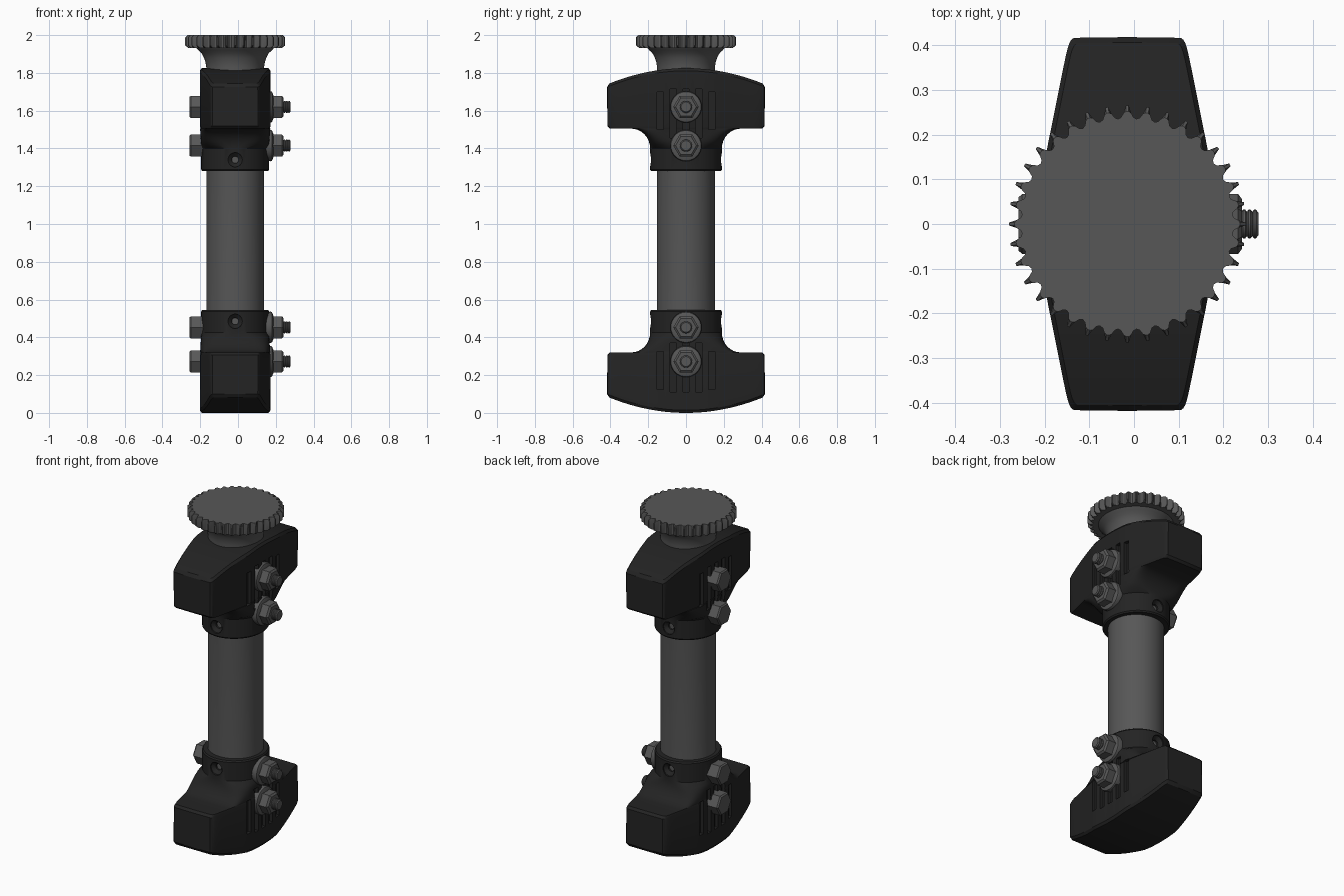
import bpy, bmesh, math

if "Cube" in bpy.data.objects:
    bpy.data.objects.remove(bpy.data.objects["Cube"])

CX = -0.015      # x position of the main axis


def material(name, v):
    m = bpy.data.materials.new(name)
    m.diffuse_color = (v, v, v, 1)
    m.use_nodes = True
    m.node_tree.nodes["Principled BSDF"].inputs["Base Color"].default_value = m.diffuse_color
    return m


STEEL = material("grey steel", 0.095)
BLACK = material("black plastic", 0.017)


def finish(name, bm, mat=None, angle=30):
    bmesh.ops.recalc_face_normals(bm, faces=bm.faces[:])
    me = bpy.data.meshes.new(name)
    bm.to_mesh(me)
    bm.free()
    ob = bpy.data.objects.new(name, me)
    bpy.context.collection.objects.link(ob)
    if mat:
        me.materials.append(mat)
        smooth(ob, angle)
    return ob


def smooth(ob, angle=30):
    bpy.ops.object.select_all(action='DESELECT')
    ob.select_set(True)
    bpy.context.view_layer.objects.active = ob
    bpy.ops.object.shade_smooth_by_angle(angle=math.radians(angle))


def loft(bm, rings, caps=True):
    vs = [[bm.verts.new(p) for p in r] for r in rings]
    n = len(vs[0])
    for a, b in zip(vs, vs[1:]):
        for i in range(n):
            j = (i + 1) % n
            bm.faces.new((a[i], a[j], b[j], b[i]))
    bm.faces.new(vs[0])
    if caps:
        bm.faces.new(vs[-1])
    return vs


def lathe(bm, profile, segs, axis='z', at=(0, 0, 0)):
    """Revolve (radius, height) points around an axis through 'at'."""
    rings = []
    for r, h in profile:
        ring = []
        for i in range(segs):
            a = 2 * math.pi * i / segs
            c, s = r * math.cos(a), r * math.sin(a)
            p = {'z': (c, s, h), 'x': (h, c, s), 'y': (c, h, s)}[axis]
            ring.append([p[k] + at[k] for k in range(3)])
        rings.append(ring)
    loft(bm, rings)


# Centre tube with flared neck under the toothed disc
bm = bmesh.new()
lathe(bm, [(0.153, 0.3), (0.153, 1.83), (0.157, 1.855), (0.165, 1.88),
           (0.178, 1.905), (0.195, 1.92), (0.212, 1.94)], 64, 'z', (CX, 0, 0))
finish("centre_tube", bm, STEEL)

# Toothed disc
TEETH = 36
tooth = [(-0.087, 0.236), (-0.058, 0.239), (-0.033, 0.249), (-0.012, 0.265),
         (0.012, 0.265), (0.033, 0.249), (0.058, 0.239)]
rings = []
for z, rmax in [(1.933, 0.249), (1.945, 0.265), (1.988, 0.265), (2.0, 0.252)]:
    ring = []
    for t in range(TEETH):
        for da, r in tooth:
            a = 2 * math.pi * t / TEETH + da
            r = min(r, rmax)
            ring.append((CX + r * math.cos(a), r * math.sin(a), z))
    rings.append(ring)
bm = bmesh.new()
loft(bm, rings)
finish("toothed_disc", bm, STEEL)

# Clamps: round collar blending into a pair of wings with an arched end
N = 72
TOP = 1.825


def arch(y):
    return TOP - 0.085 * (y / 0.415) ** 2


def section(length, p, blend, zf, inset=0.0):
    ring = []
    for i in range(N):
        a = 2 * math.pi * i / N
        u = math.sin(a)
        y = length * u
        wing = min(0.187, 0.13 + 0.2 * (0.415 - abs(y)))
        w = 0.18 + (wing - 0.18) * blend - inset
        k = max(0.0, 1 - abs(u) ** p) ** (1 / p)
        if i in (N // 4, 3 * N // 4):
            k = 0
        ring.append((CX + w * k * (1 if math.cos(a) > 0 else -1), y, zf(y)))
    return ring


def clamp(name, flip):
    fz = (lambda z: TOP - z) if flip else (lambda z: z)
    flat = lambda z: (lambda y: fz(z))
    rings = [section(0.184, 2, 0, flat(1.28), 0.006),
             section(0.19, 2, 0, flat(1.288)), section(0.19, 2, 0, flat(1.40))]
    for k in range(1, 9):
        t = k / 8
        a = t * math.pi / 2
        rings.append(section(0.29 - 0.1 * math.cos(a), 2 + 10 * t, t,
                             flat(1.40 + 0.105 * math.sin(a))))
    rings += [section(0.403, 24, 1, flat(1.505), 0.004),
              section(0.416, 28, 1, flat(1.518)),
              section(0.418, 28, 1, lambda y: fz(arch(y) - 0.014)),
              section(0.406, 28, 1, lambda y: fz(arch(y)), 0.01)]
    bm = bmesh.new()
    last = loft(bm, rings, caps=False)[-1]
    for i in range(-N // 4, N // 4):          # arched cap in strips
        idx = [i % N, (i + 1) % N, (N // 2 - i - 1) % N, (N // 2 - i) % N]
        bm.faces.new([last[j] for j in dict.fromkeys(idx)])
    ob = finish(name, bm, BLACK)

    # Cutters: five grip slots per side and a countersunk hole front and back
    bm = bmesh.new()
    for sx in (-1, 1):
        for k in range(-2, 3):
            z0, z1 = (1.5, 1.7) if abs(k) == 2 else (1.455, 1.715)
            res = bmesh.ops.create_cube(bm, size=1)
            for v in res["verts"]:
                v.co = (CX + sx * 0.215 + v.co.x * 0.1, k * 0.068 + v.co.y * 0.034,
                        fz((z0 + z1) / 2 + v.co.z * (z1 - z0)))
    for sy in (-1, 1):
        lathe(bm, [(0.018, sy * 0.12), (0.018, sy * 0.163), (0.038, sy * 0.18),
                   (0.038, sy * 0.25)], 24, 'y', (CX, 0, fz(1.34)))
    cutter = finish("cutter", bm)
    cutter.hide_render = True
    mod = ob.modifiers.new("cut", 'BOOLEAN')
    mod.operation = 'DIFFERENCE'
    mod.solver = 'EXACT'
    mod.object = cutter
    bpy.context.view_layer.objects.active = ob
    bpy.ops.object.modifier_apply(modifier="cut")
    bpy.data.objects.remove(cutter)
    smooth(ob)


clamp("upper_clamp", False)
clamp("lower_clamp", True)

# Bolts: hex head on the left, flanged nut and threaded tip on the right
for n, z in enumerate((0.272, 0.453, 1.415, 1.62)):
    at = (0, 0, z)
    bm = bmesh.new()
    lathe(bm, [(0.067, -0.17), (0.067, -0.25), (0.06, -0.258)], 6, 'x', at)
    finish(f"bolt_head_{n}", bm, STEEL)
    bm = bmesh.new()
    lathe(bm, [(0.08, 0.14), (0.083, 0.172), (0.08, 0.18), (0.06, 0.188)], 32, 'x', at)
    lathe(bm, [(0.067, 0.17), (0.067, 0.233), (0.055, 0.242)], 6, 'x', at)
    finish(f"flange_nut_{n}", bm, STEEL)
    thread = [(0.027, 0.15), (0.027, 0.24)]
    for k in range(3):
        x = 0.241 + k * 0.012
        thread += [(0.032, x + 0.003), (0.032, x + 0.008), (0.027, x + 0.0115)]
    thread += [(0.026, 0.278)]
    bm = bmesh.new()
    lathe(bm, thread, 24, 'x', at)
    finish(f"bolt_thread_{n}", bm, STEEL)
